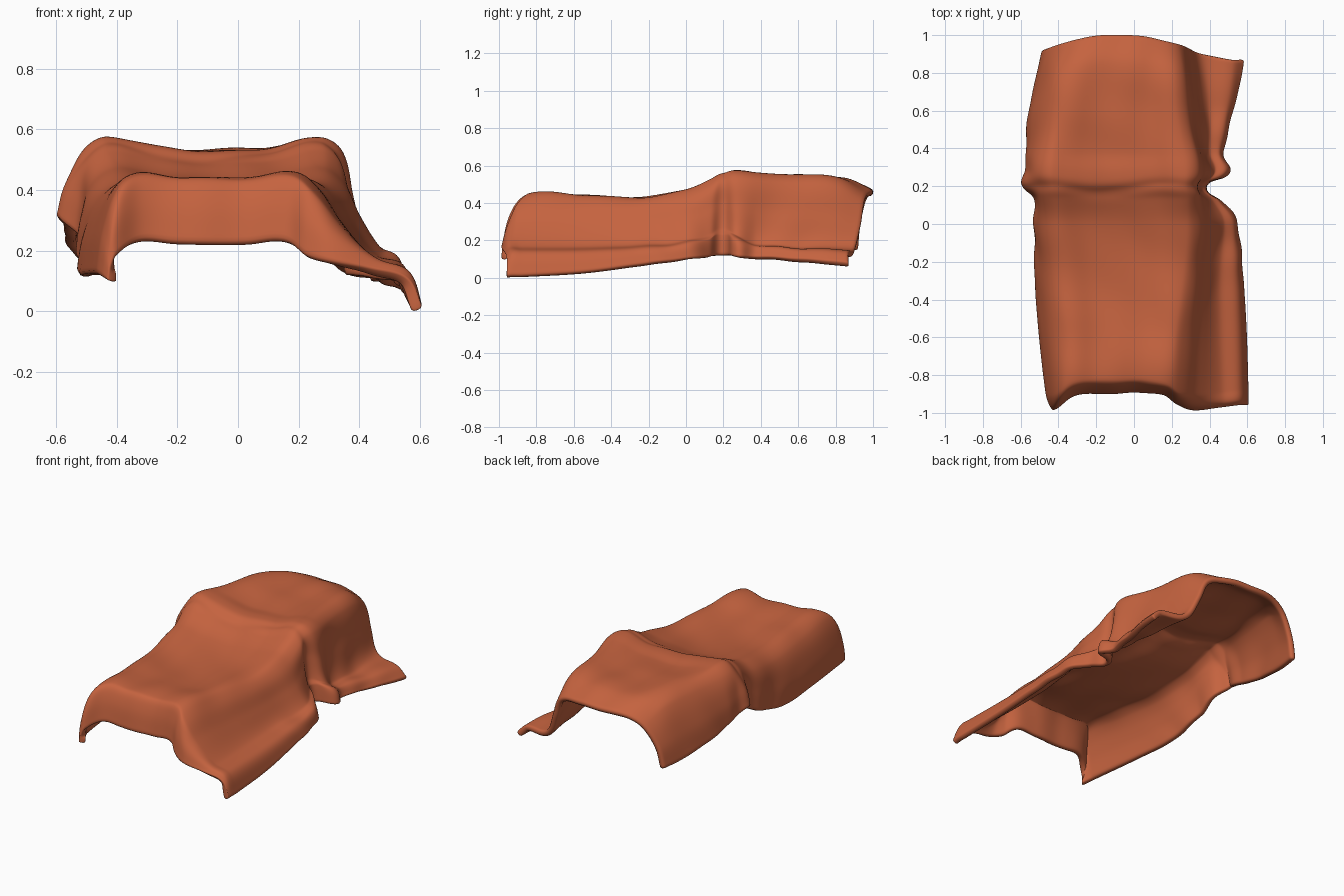
import bpy, bmesh, math
from mathutils import Vector

cube = bpy.data.objects.get("Cube")
if cube:
    bpy.data.objects.remove(cube)

# Cross-sections along the cloth, in hundredths: y, right hem x z, right peak x,
# peak z, middle z, left peak x, left foot x z, left hem x z
SECTIONS = [
    (-90, -43, 10, -32, 23, 22, 15, 44, 14, 61, 1),
    (-87, -45, 11, -32, 38, 37, 16, 46, 17, 61, 1),
    (-82, -47, 12, -32, 45, 44, 18, 46, 17, 61, 1),
    (-55, -51, 12, -35, 44, 42, 22, 45, 17, 60, 3),
    (-25, -53, 12, -38, 43, 41, 26, 45, 18, 58, 7),
    (0, -53, 18, -40, 47, 44, 28, 47, 20, 55, 10),
    (13, -54, 25, -42, 53, 48, 28, 42, 24, 47, 11),
    (20, -61, 31, -43, 57, 52, 27, 37, 27, 40, 12),
    (28, -57, 28, -43, 57, 53, 27, 42, 22, 51, 11),
    (38, -58, 25, -42, 56, 52, 26, 40, 19, 48, 11),
    (60, -56, 20, -38, 55, 53, 22, 39, 17, 53, 10),
    (85, -52, 16, -34, 53, 53, 20, 37, 17, 57, 9),
    (101, -49, 15, -30, 45, 47, 17, 36, 16, 59, 8),
]
STEPS = 6


def ramp(v, low, high):
    """Smooth step from 0 to 1 between two limits."""
    t = min(1, max(0, (v - low) / (high - low)))
    return t * t * (3 - 2 * t)


def section_points(row):
    """Turn one row of measurements into a line of points across the cloth."""
    y, hx, hz, px, pz, mz, qx, fx, fz, ex, ez = (v / 100 for v in row)
    outer_r, outer_l = (px - 0.08, pz - 0.05), (qx + 0.07, pz - 0.05)
    middle = (px + qx) / 2
    flat = [
        (hx, hz),
        (hx + 0.28 * (outer_r[0] - hx), hz + 0.5 * (outer_r[1] - hz)),
        outer_r, (px, pz),
        ((px + middle) / 2, mz + 0.25 * (pz - mz)),
        (middle, mz),
        ((qx + middle) / 2, mz + 0.25 * (pz - mz)),
        (qx, pz), outer_l,
        (outer_l[0] + 0.42 * (fx - outer_l[0]), (outer_l[1] + fz) / 2),
        (fx, fz),
        (fx + 0.7 * (ex - fx), fz + 0.25 * (ez - fz)),
        (ex, ez),
    ]
    # Front corners bulge forward of the flat lip; the back edge is a wide curve
    front, back = ramp(-y, 0.6, 0.88), ramp(y, 0.6, 1)
    points = []
    for x, z in flat:
        reach = abs(x + 0.08)
        bulge = 0.09 * ramp(reach, 0.2, 0.36) - 0.03 * ramp(x, 0.3, 0.6)
        curve = 0.09 * min(1, reach / 0.42) ** 2 + 0.05 * ramp(x, 0.25, 0.55)
        points.append(Vector((x, y - front * bulge - back * curve, z)))
    return points


def smooth_line(points):
    """Resample a line of points with a smooth curve through all of them."""
    out = []
    last = len(points) - 1
    for i in range(last):
        b, c = points[i], points[i + 1]
        a, d = points[max(i - 1, 0)], points[min(i + 2, last)]
        chord = (c - b).length
        # Tangents are limited by the chord so uneven spacing does not overshoot
        tb = (c - a).normalized() * chord
        tc = (d - b).normalized() * chord
        for s in range(STEPS):
            t = s / STEPS
            out.append(b * (2 * t**3 - 3 * t**2 + 1) + tb * (t**3 - 2 * t**2 + t)
                       + c * (3 * t**2 - 2 * t**3) + tc * (t**3 - t**2))
    out.append(points[last])
    return out


def bump(v, centre, width):
    return math.exp(-((v - centre) / width) ** 2)


def wrinkle(p):
    """Soft folds: long ones on top, and a fan below the pinched waist."""
    long_folds = 0.003 * math.sin(26 * p.x + 3 * math.sin(3 * p.y))
    cross = 0.003 * math.sin(17 * p.y + 9 * p.x)
    crease = -0.01 * bump(p.y, 0.19 + 0.02 * math.sin(9 * p.x), 0.03)
    side = ramp(abs(p.x + 0.06), 0.3, 0.4)
    fan = 0.01 * math.sin(11 * (p.y - 0.2) / (0.25 + p.z)) * bump(p.y, 0.2, 0.35)
    pinch = -0.015 * bump(p.y, 0.2, 0.035)
    return (long_folds + cross + crease) * (1 - side) + (fan + pinch) * side


# Loft the cloth: smooth across each section, then along the length
across = [smooth_line(section_points(row)) for row in SECTIONS]
columns = [smooth_line(list(col)) for col in zip(*across)]

bm = bmesh.new()
grid = [[bm.verts.new(p) for p in col] for col in columns]
for left, right in zip(grid, grid[1:]):
    for i in range(len(left) - 1):
        bm.faces.new((left[i], right[i], right[i + 1], left[i + 1]))
bm.normal_update()
offsets = [(v, v.normal * wrinkle(v.co)) for v in bm.verts]
for v, offset in offsets:
    v.co += offset

mesh = bpy.data.meshes.new("draped_cloth")
bm.to_mesh(mesh)
bm.free()
cloth = bpy.data.objects.new("draped_cloth", mesh)
bpy.context.collection.objects.link(cloth)

# Thickness with a rounded hem
solid = cloth.modifiers.new("thickness", "SOLIDIFY")
solid.thickness = 0.038
solid.offset = -1
round_hem = cloth.modifiers.new("round_hem", "SUBSURF")
round_hem.levels = round_hem.render_levels = 1

# Terracotta fabric
color = (0.56, 0.125, 0.05, 1)
fabric = bpy.data.materials.new("terracotta_fabric")
fabric.use_nodes = True
fabric.diffuse_color = color
fabric.node_tree.nodes["Principled BSDF"].inputs["Base Color"].default_value = color
mesh.materials.append(fabric)
mesh.shade_smooth()
